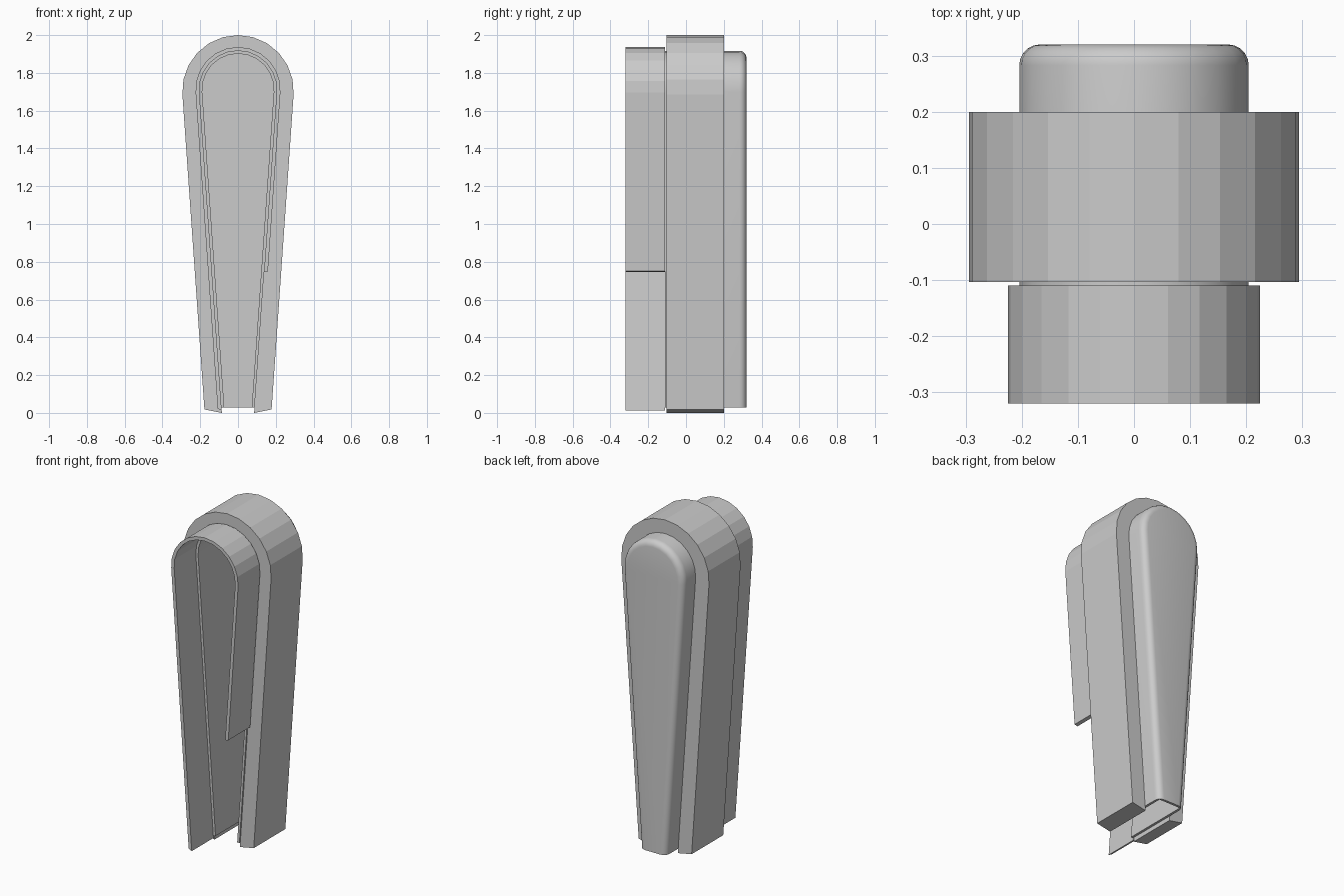
import bpy, bmesh, math

if "Cube" in bpy.data.objects:
    bpy.data.objects.remove(bpy.data.objects["Cube"])

TILT = math.radians(4)      # lean of the tapering legs
SEGS = 12                   # facets around the arch


def outline(r, cz, z_left, z_right):
    """Open arch with legs tapering inwards, as (x, z) points right to left."""
    pts = []
    for i in range(SEGS + 1):
        a = -TILT + (math.pi + 2 * TILT) * i / SEGS
        pts.append((r * math.cos(a), cz + r * math.sin(a)))

    def foot(p, z, side):
        return (p[0] - side * (p[1] - z) * math.tan(TILT), z)
    return [foot(pts[0], z_right, 1)] + pts + [foot(pts[-1], z_left, -1)]


def arch_loft(name, profile, cz, closed, smooth=False):
    """Sweep profile entries (radius, y, left foot z, right foot z) round the arch."""
    bm = bmesh.new()
    loops = []
    for r, y, zl, zr in profile:
        loops.append([bm.verts.new((x, y, z)) for x, z in outline(r, cz, zl, zr)])
    pairs = list(zip(loops, loops[1:]))
    if closed:
        pairs.append((loops[-1], loops[0]))
    for a, b in pairs:
        for i in range(len(a) - 1):
            bm.faces.new((a[i], a[i + 1], b[i + 1], b[i]))
    right, left = [l[0] for l in loops], [l[-1] for l in loops]
    if closed:
        bm.faces.new(right)
        bm.faces.new(left)
    else:                   # plates close the arch, one face closes the feet
        bm.faces.new(loops[0])
        bm.faces.new(loops[-1])
        bm.faces.new(right + left[::-1])
    bmesh.ops.recalc_face_normals(bm, faces=bm.faces)
    bmesh.ops.triangulate(bm, faces=[f for f in bm.faces if len(f.verts) > 4])
    mesh = bpy.data.meshes.new(name)
    bm.to_mesh(mesh)
    bm.free()
    ob = bpy.data.objects.new(name, mesh)
    bpy.context.collection.objects.link(ob)
    if smooth:
        bpy.context.view_layer.objects.active = ob
        ob.select_set(True)
        bpy.ops.object.shade_smooth_by_angle(angle=math.radians(35))
        ob.select_set(False)
    return ob


def band(name, r_out, r_in, cz, y0, y1, left, right):
    """Solid arched strip; left and right are (outer, inner) foot heights."""
    prof = [(r_out, y0, left[0], right[0]), (r_out, y1, left[0], right[0]),
            (r_in, y1, left[1], right[1]), (r_in, y0, left[1], right[1])]
    return arch_loft(name, prof, cz, True)


# Thick middle collar
band("middle_collar", 0.295, 0.204, 1.705, -0.103, 0.2, (0.018, 0.0), (0.018, 0.0))

# Thin front rim, its right leg cut short
band("front_rim", 0.225, 0.205, 1.712, -0.32, -0.11, (0.022, 0.012), (0.75, 0.745))

# Hollow inner tray, open at the front, with a rounded back edge
FOOT = 0.028
tray = [(0.19, 0.305), (0.19, -0.112), (0.205, -0.112)]
for k in range(6):
    a = math.pi / 2 * k / 5
    tray.append((0.168 + 0.037 * math.cos(a), 0.283 + 0.037 * math.sin(a)))
arch_loft("inner_tray", [(r, y, FOOT, FOOT) for r, y in tray], 1.712, False, True)
